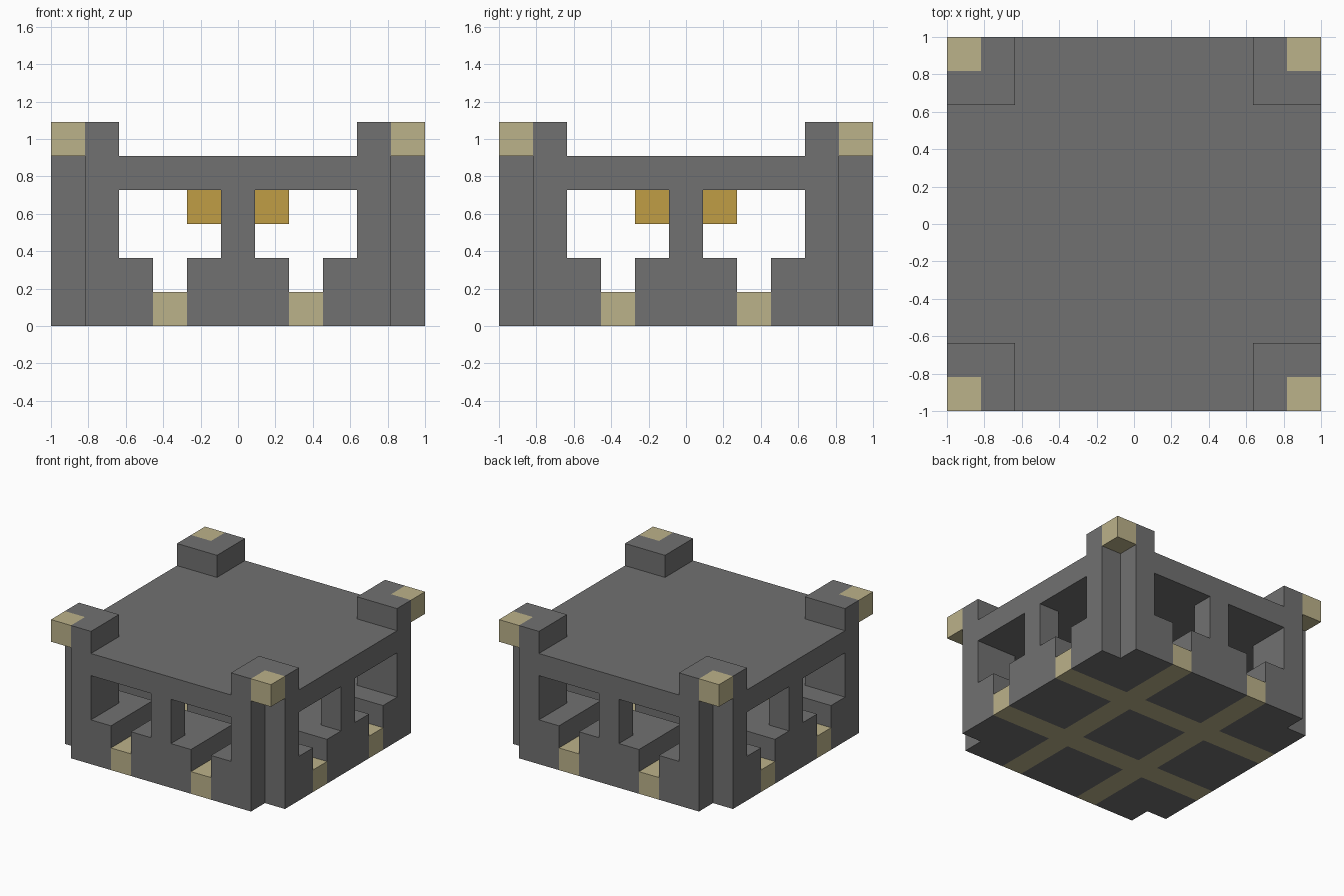
import bpy
import bmesh

cube = bpy.data.objects.get("Cube")
if cube:
    bpy.data.objects.remove(cube, do_unlink=True)

UNIT = 2 / 11      # one grid block
HALF = 5.5         # half the width in blocks


def material(name, rgb):
    mat = bpy.data.materials.new(name)
    mat.use_nodes = True
    mat.diffuse_color = (*rgb, 1)
    mat.node_tree.nodes["Principled BSDF"].inputs["Base Color"].default_value = (*rgb, 1)
    return mat


STONE = material("grey stone", (0.165, 0.165, 0.165))
SAND = material("pale sand", (0.50, 0.445, 0.254))
LAMP = material("amber lamp", (0.527, 0.337, 0.06))


def prism(name, profile, z0, z1, mat, sx=1, sy=1):
    """Extrude a plan outline, given in blocks, from z0 to z1; sx, sy mirror it."""
    bm = bmesh.new()
    verts = [bm.verts.new(((x - HALF) * UNIT * sx, (y - HALF) * UNIT * sy, z0 * UNIT))
             for x, y in profile]
    base = bm.faces.new(verts)
    top = bmesh.ops.extrude_face_region(bm, geom=[base])["geom"]
    bmesh.ops.translate(bm, vec=(0, 0, (z1 - z0) * UNIT),
                        verts=[v for v in top if isinstance(v, bmesh.types.BMVert)])
    bmesh.ops.recalc_face_normals(bm, faces=bm.faces)
    mesh = bpy.data.meshes.new(name)
    bm.to_mesh(mesh)
    bm.free()
    mesh.materials.append(mat)
    obj = bpy.data.objects.new(name, mesh)
    bpy.context.collection.objects.link(obj)
    return obj


def box(name, x0, x1, y0, y1, z0, z1, mat):
    return prism(name, [(x0, y0), (x1, y0), (x1, y1), (x0, y1)], z0, z1, mat)


def notched(size):
    """Square outline with its outer corner block left out."""
    return [(1, 0), (size, 0), (size, size), (0, size), (0, 1), (1, 1)]


# Four corners: foundation, column, cap and pale corner stone
for sx, side in ((1, "right"), (-1, "left")):
    for sy, end in ((1, "front"), (-1, "back")):
        tag = f"{end}_{side}"
        prism(f"corner_foundation_{tag}", notched(3), 0, 2, STONE, sx, sy)
        prism(f"corner_column_{tag}", notched(2), 2, 4, STONE, sx, sy)
        prism(f"corner_cap_{tag}", notched(2), 5, 6, STONE, sx, sy)
        prism(f"corner_stone_{tag}", [(0, 0), (1, 0), (1, 1), (0, 1)],
              5, 6, SAND, sx, sy)

# Middle foundations with slim pillars
middles = {
    "front": (4, 7, 0, 3, 5, 0),
    "back": (4, 7, 8, 11, 5, 10),
    "right": (0, 3, 4, 7, 0, 5),
    "left": (8, 11, 4, 7, 10, 5),
    "centre": (4, 7, 4, 7, 5, 5),
}
for tag, (x0, x1, y0, y1, px, py) in middles.items():
    box(f"foundation_{tag}", x0, x1, y0, y1, 0, 2, STONE)
    box(f"pillar_{tag}", px, px + 1, py, py + 1, 2, 4, STONE)

# Sunken pale paths crossing the floor
for i, p in enumerate((3, 7)):
    box(f"long_path_{i + 1}", p, p + 1, 0, 11, 0, 1, SAND)
    for j, (x0, x1) in enumerate(((0, 3), (4, 7), (8, 11))):
        box(f"cross_path_{i + 1}_{j + 1}", x0, x1, p, p + 1, 0, 1, SAND)

# Lamps under the roof, around the centre pillar
for i, (x, y) in enumerate(((4, 5), (6, 5), (5, 4), (5, 6))):
    box(f"lamp_{i + 1}", x, x + 1, y, y + 1, 3, 4, LAMP)

# Roof slab with the four corner blocks left out
roof = [(1, 0), (10, 0), (10, 1), (11, 1), (11, 10), (10, 10),
        (10, 11), (1, 11), (1, 10), (0, 10), (0, 1), (1, 1)]
prism("roof_slab", roof, 4, 5, STONE)
